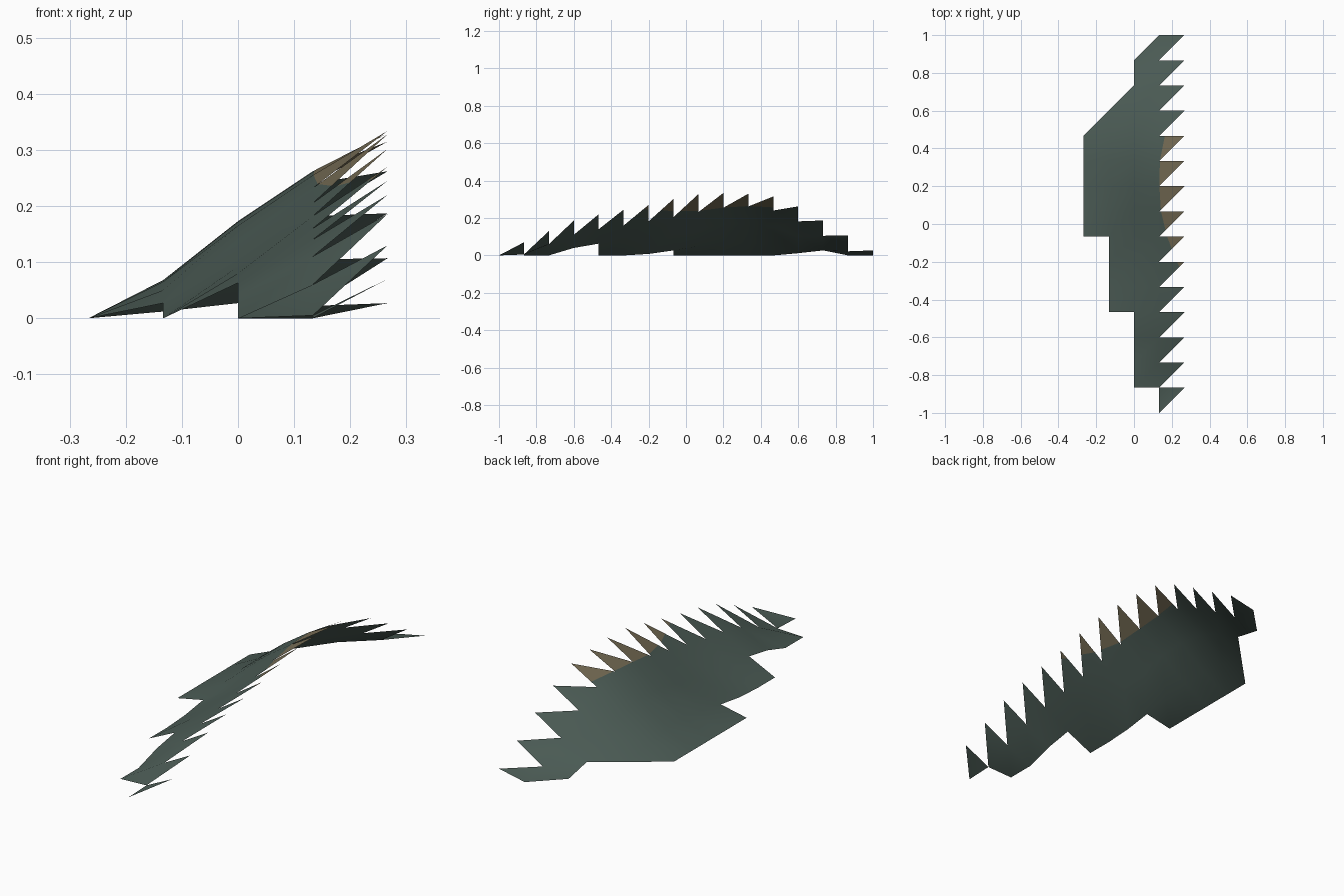
import bpy
import bmesh
from mathutils import Vector

cube = bpy.data.objects.get("Cube")
if cube:
    bpy.data.objects.remove(cube, do_unlink=True)


def make_material(name, colour):
    material = bpy.data.materials.new(name)
    material.use_nodes = True
    material.diffuse_color = (*colour, 1)
    shader = material.node_tree.nodes["Principled BSDF"]
    shader.inputs["Base Color"].default_value = (*colour, 1)
    shader.inputs["Roughness"].default_value = 0.9
    return material


# Regular ground grid: columns run along x, rows along y
ROWS = 15
CELL = 2 / ROWS

# Each column: first occupied row, then heights in thousandths
columns = [
    (7, [0] * 5),
    (4, [0, 0, 8, 27, 50, 65, 68, 55, 12]),
    (1, [0, 0, 40, 63, 80, 92, 112, 140, 165, 173, 155, 100, 27, 0]),
    (0, [0, 5, 60, 110, 140, 160, 182, 205, 232, 255, 262, 240, 182, 105, 22, 0]),
    (1, [70, 130, 186, 220, 245, 270, 302, 328, 334, 330, 315, 262, 187, 107, 27]),
]
TEETH = len(columns) - 2

bm = bmesh.new()
grid = {}
for i, (first, heights) in enumerate(columns):
    for k, height in enumerate(heights, first):
        position = ((i - 2) * CELL, k * CELL - 1, height / 1000)
        grid[i, k] = bm.verts.new(position)


def add_triangle(*corners):
    """Add a face where the slope has all three grid points."""
    if all(corner in grid for corner in corners):
        return bm.faces.new([grid[corner] for corner in corners])
    return None


# Slope triangles, with only the upper halves forming the saw teeth
teeth = {}
for i in range(len(columns) - 1):
    for k in range(ROWS):
        upper = add_triangle((i, k), (i + 1, k + 1), (i, k + 1))
        if i == TEETH:
            teeth[k] = upper
        else:
            add_triangle((i, k), (i + 1, k), (i + 1, k + 1))


def earth_edge(k):
    """Curved limit of the bare earth along the crest."""
    y = k * CELL - 1
    return Vector((max(CELL + 0.001, 0.13 + 0.55 * (y - 0.22) ** 2), y, 0))


# Bare earth: cut the highest teeth along the limit and colour the outer part
for k in range(5, 11):
    tooth = teeth[k]
    start, end = earth_edge(k), earth_edge(k + 1)
    along = end - start
    outward = Vector((along.y, -along.x, 0))
    cut = bmesh.ops.bisect_plane(
        bm, geom=[tooth, *tooth.edges, *tooth.verts],
        plane_co=start, plane_no=outward)
    for part in cut["geom"]:
        if isinstance(part, bmesh.types.BMFace):
            side = (part.calc_center_median() - start).dot(outward)
            part.material_index = int(side > 0)

# Finished hillside sheet
mesh = bpy.data.meshes.new("hillside")
bm.to_mesh(mesh)
bm.free()
mesh.materials.append(make_material("dark grey green", (0.072, 0.107, 0.092)))
mesh.materials.append(make_material("dry earth", (0.18, 0.15, 0.09)))
mesh.shade_smooth()
hillside = bpy.data.objects.new("hillside", mesh)
bpy.context.collection.objects.link(hillside)
